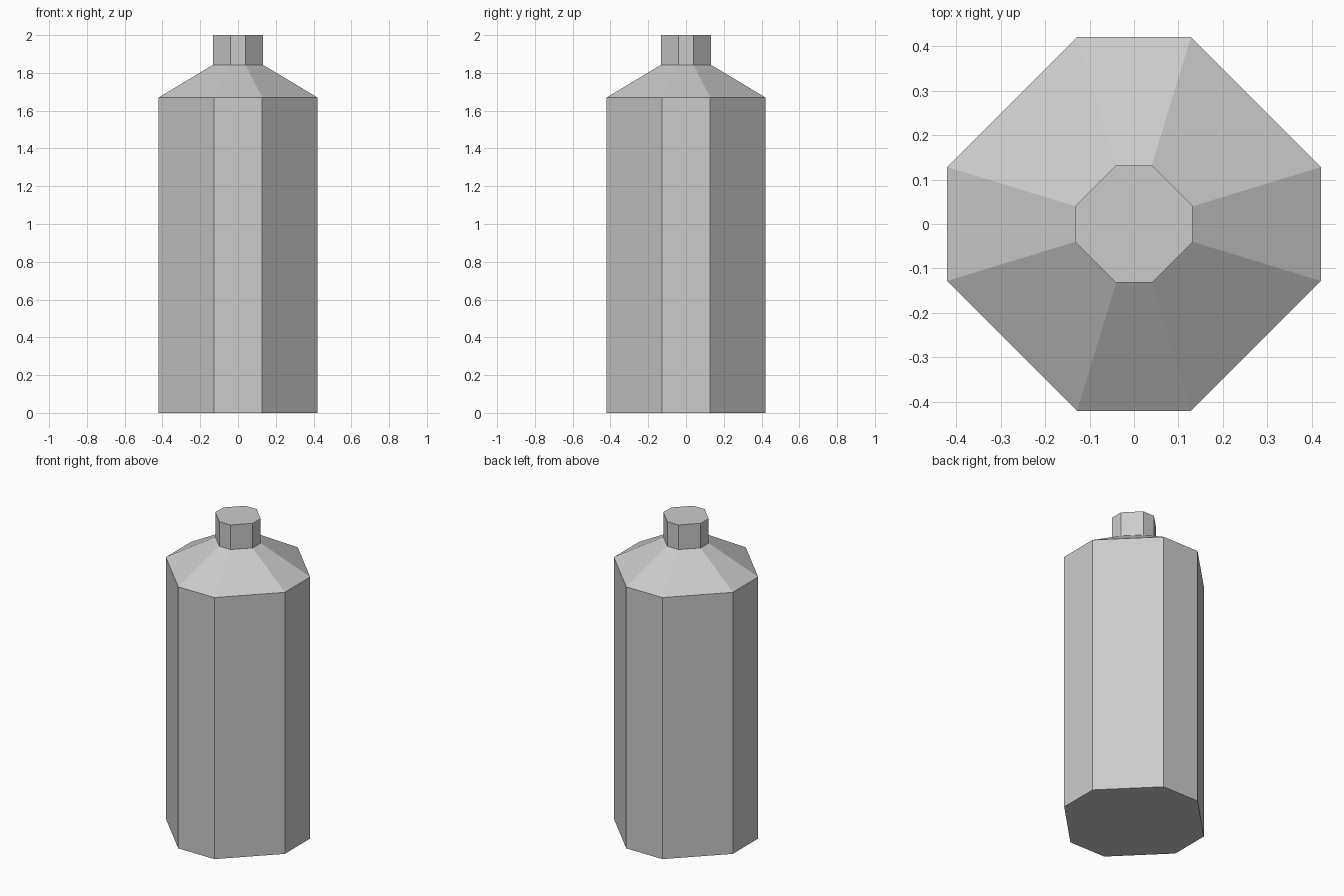
import bpy
import bmesh

if "Cube" in bpy.data.objects:
    bpy.data.objects.remove(bpy.data.objects["Cube"])


def octagon(half, flat):
    """Square of half-width `half` with chamfered corners, leaving sides of half-length `flat`."""
    return [(half, -flat), (half, flat), (flat, half), (-flat, half),
            (-half, flat), (-half, -flat), (-flat, -half), (flat, -half)]


def loft(name, sections):
    """Closed, flat-faced solid through (z, half, flat) cross-sections."""
    bm = bmesh.new()
    rings = [[bm.verts.new((x, y, z)) for x, y in octagon(half, flat)]
             for z, half, flat in sections]
    for low, high in zip(rings, rings[1:]):
        for i in range(8):
            j = (i + 1) % 8
            bm.faces.new((low[i], low[j], high[j], high[i]))
    bm.faces.new(rings[0][::-1])
    bm.faces.new(rings[-1])
    bmesh.ops.recalc_face_normals(bm, faces=bm.faces)
    mesh = bpy.data.meshes.new(name)
    bm.to_mesh(mesh)
    bm.free()
    obj = bpy.data.objects.new(name, mesh)
    bpy.context.collection.objects.link(obj)
    return obj


# Bottle: straight body, sloped shoulder, narrow neck
loft("bottle", [
    (0.0, 0.42, 0.128),
    (1.67, 0.42, 0.128),
    (1.843, 0.132, 0.04),
    (2.0, 0.132, 0.04),
])
